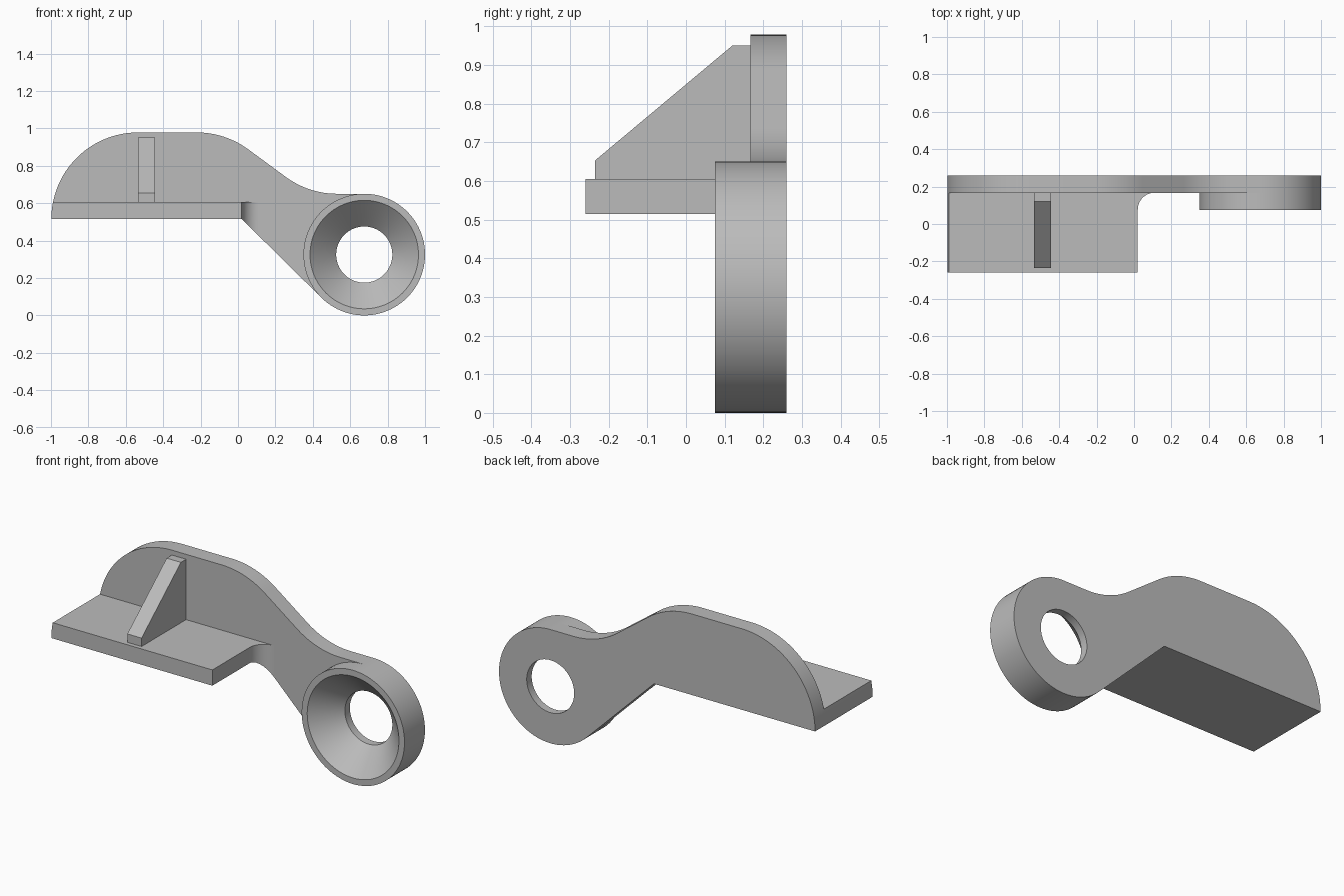
import bpy, bmesh
from math import sin, cos, radians, pi
from mathutils import Vector

cube = bpy.data.objects.get("Cube")
if cube:
    bpy.data.objects.remove(cube, do_unlink=True)

grey = bpy.data.materials.new("plain grey")
grey.use_nodes = True
colour = (0.5, 0.5, 0.5, 1)
grey.diffuse_color = colour
grey.node_tree.nodes["Principled BSDF"].inputs["Base Color"].default_value = colour

BACK, FACE, FRONT = 0.26, 0.167, -0.26   # depth of plate back, plate front, shelf front
BOTTOM, SHELF_TOP = 0.515, 0.605
EYE, EYE_R, EYE_FRONT = (0.675, 0.325), 0.325, 0.075
BEND = 0.463


def arc(centre, r, start, end, n):
    """Points on an arc, angles in degrees."""
    steps = [radians(start + (end - start) * i / n) for i in range(n + 1)]
    return [(centre[0] + r * cos(a), centre[1] + r * sin(a)) for a in steps]


def prism(name, outline, axis, low, high, cut=None):
    """Extrude a 2D outline along an axis, optionally clipped by a plane."""
    place = {"x": lambda p, d: (d, p[0], p[1]),
             "y": lambda p, d: (p[0], d, p[1]),
             "z": lambda p, d: (p[0], p[1], d)}[axis]
    bm = bmesh.new()
    face = bm.faces.new([bm.verts.new(place(p, low)) for p in outline])
    grown = bmesh.ops.extrude_face_region(bm, geom=[face])["geom"]
    shift = Vector(place((0, 0), high - low))
    bmesh.ops.translate(bm, vec=shift,
                        verts=[v for v in grown if isinstance(v, bmesh.types.BMVert)])
    if cut:
        bmesh.ops.bisect_plane(bm, geom=bm.verts[:] + bm.edges[:] + bm.faces[:],
                               plane_co=cut[0], plane_no=cut[1], clear_outer=True)
        bmesh.ops.holes_fill(bm, edges=[e for e in bm.edges if e.is_boundary])
    return finish(name, bm)


def finish(name, bm):
    bmesh.ops.recalc_face_normals(bm, faces=bm.faces)
    mesh = bpy.data.meshes.new(name)
    bm.to_mesh(mesh)
    bm.free()
    mesh.materials.append(grey)
    obj = bpy.data.objects.new(name, mesh)
    bpy.context.collection.objects.link(obj)
    return obj


def activate(obj):
    bpy.ops.object.select_all(action="DESELECT")
    obj.select_set(True)
    bpy.context.view_layer.objects.active = obj


# Back plate: rounded end, flat top, S-bend down to the eye, straight underside
left_end = arc((-1 + BEND + 0.002, BOTTOM), BEND, 180, 90, 24)
shoulder = arc((-0.22, BOTTOM), BEND, 90, 54.5, 12)
hollow = arc((0.53, 0.65 + BEND), BEND, 234.5, 270, 12)
eye_round = arc(EYE, EYE_R, 90, -135, 60)
plate = prism("back_plate", left_end + shoulder + hollow + eye_round + [(0.02, BOTTOM)],
              "y", FACE, BACK)

# Thick boss around the eye
boss = prism("eye_boss", arc(EYE, EYE_R, 90, -270, 96)[:-1], "y", EYE_FRONT, FACE)

# Shelf, its left end following the plate's rounded end
shelf_end = [p for p in arc(left_end[0][:1] and (-1 + BEND + 0.002, BOTTOM), BEND, 180, 168.8, 4)]
shelf = prism("shelf", shelf_end + [(0.02, SHELF_TOP), (0.02, BOTTOM)], "y", FRONT, FACE)

# Concave fillet between shelf and plate, trimmed along the plate's underside
fillet_r = 0.09
corner = (0.02, FACE)
fillet = prism("shelf_fillet",
               [corner] + arc((0.02 + fillet_r, FACE - fillet_r), fillet_r, 180, 90, 12),
               "z", 0.4, SHELF_TOP, cut=((0.02, 0, BOTTOM), (-1, 0, -1)))

# Sloping rib
rib = prism("rib", [(-0.235, SHELF_TOP), (-0.235, 0.653), (0.12, 0.95),
                    (FACE, 0.95), (FACE, SHELF_TOP)], "x", -0.535, -0.445)

# Countersunk hole through boss and plate
bm = bmesh.new()
rings = []
for r, y in ((0.34, 0.025), (0.15, 0.215), (0.15, 0.3)):
    rings.append([bm.verts.new((x, y, z)) for x, z in arc(EYE, r, 0, 360, 96)[:-1]])
for a, b in zip(rings, rings[1:]):
    for i in range(len(a)):
        bm.faces.new((a[i - 1], a[i], b[i], b[i - 1]))
bm.faces.new(rings[0])
bm.faces.new(rings[-1])
cutter = finish("hole_cutter", bm)
cutter.hide_render = True
for obj in (plate, boss):
    mod = obj.modifiers.new("hole", "BOOLEAN")
    mod.operation, mod.solver, mod.object = "DIFFERENCE", "EXACT", cutter
    activate(obj)
    bpy.ops.object.modifier_apply(modifier=mod.name)
bpy.data.objects.remove(cutter, do_unlink=True)

# Smooth curved walls, crisp edges
for obj in (plate, boss, shelf, fillet, rib):
    activate(obj)
    bpy.ops.object.shade_smooth_by_angle(angle=radians(30))
